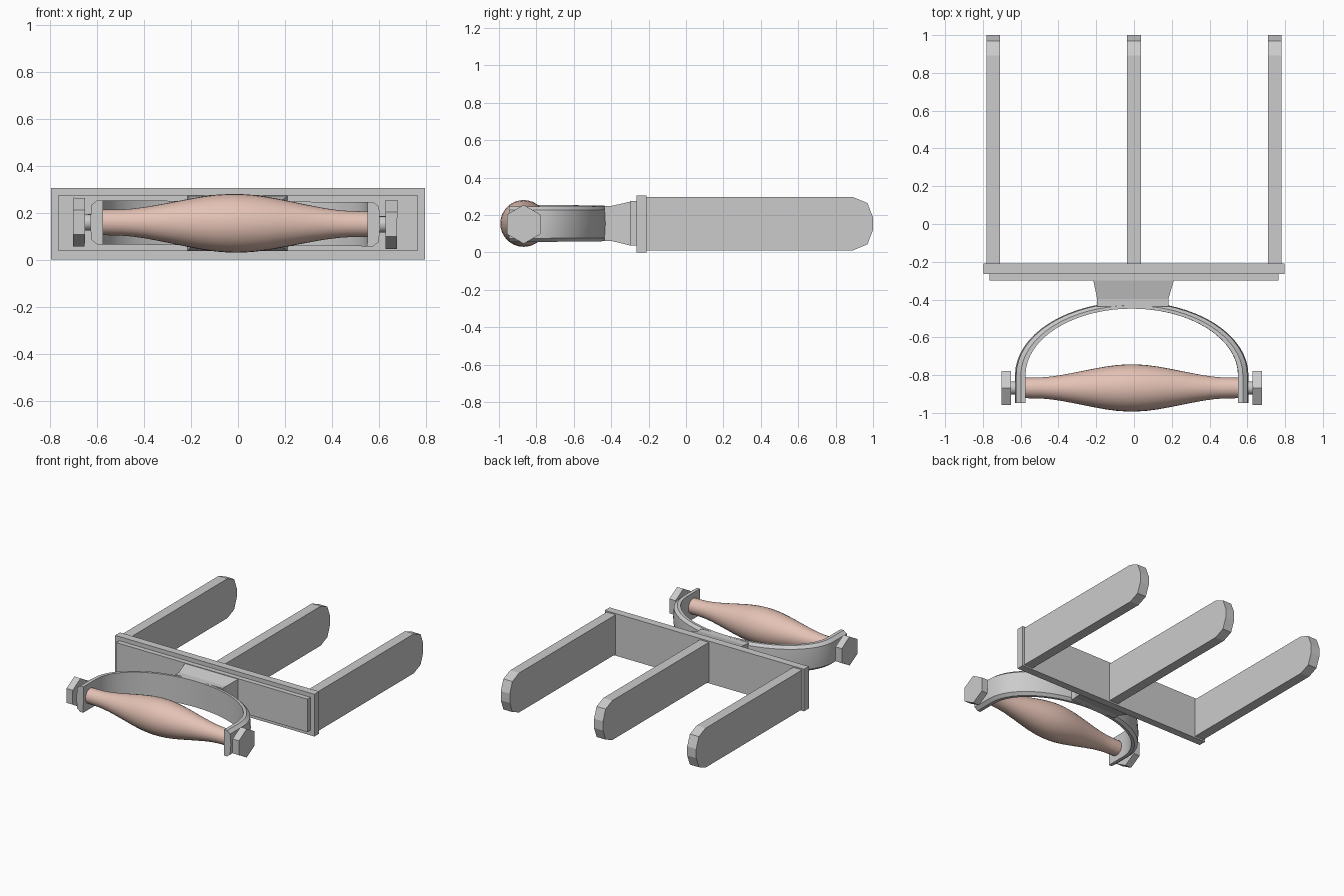
import bpy, bmesh
from math import sin, cos, pi, radians
from mathutils import Matrix, Vector

if "Cube" in bpy.data.objects:
    bpy.data.objects.remove(bpy.data.objects["Cube"])

CX, CY, CZ = -0.012, -0.868, 0.155      # centre of the grip
TILT = (Matrix.Translation((CX, 0, CZ)) @ Matrix.Rotation(radians(0.4), 4, 'Y')
        @ Matrix.Translation((-CX, 0, -CZ)))


def loft(name, rings, matrix=None, smooth=False, mat=None):
    """Skin a row of closed rings and cap both ends."""
    bm = bmesh.new()
    rows = [[bm.verts.new(p) for p in ring] for ring in rings]
    n = len(rows[0])
    for a, b in zip(rows, rows[1:]):
        for i in range(n):
            j = (i + 1) % n
            bm.faces.new((a[i], a[j], b[j], b[i]))
    bm.faces.new(rows[0][::-1])
    bm.faces.new(rows[-1])
    if matrix:
        bm.transform(matrix)
    bmesh.ops.recalc_face_normals(bm, faces=bm.faces)
    me = bpy.data.meshes.new(name)
    bm.to_mesh(me)
    bm.free()
    ob = bpy.data.objects.new(name, me)
    bpy.context.collection.objects.link(ob)
    if mat:
        me.materials.append(mat)
    if smooth:
        bpy.ops.object.select_all(action='DESELECT')
        ob.select_set(True)
        bpy.context.view_layer.objects.active = ob
        bpy.ops.object.shade_smooth_by_angle(angle=radians(30))
    return ob


def rect(x0, x1, y, z0, z1):
    return [(x0, y, z0), (x1, y, z0), (x1, y, z1), (x0, y, z1)]


def disc(x, r, n, start=pi / 2):
    return [(x, CY + r * cos(start + 2 * pi * i / n),
             CZ + r * sin(start + 2 * pi * i / n)) for i in range(n)]


# back plate and raised front panel
loft("back_plate", [rect(-0.797, 0.797, y, 0, 0.305) for y in (-0.265, -0.21)])
loft("front_panel", [rect(-0.765, 0.765, y, 0.037, 0.275) for y in (-0.30, -0.26)])

# three prongs with faceted round tips
side = [(-0.22, 0.011), (0.893, 0.011), (0.97, 0.043), (1.0, 0.12),
        (1.0, 0.187), (0.97, 0.264), (0.893, 0.296), (-0.22, 0.296)]
for label, x in (("left", -0.746), ("middle", 0), ("right", 0.746)):
    loft(f"{label}_prong", [[(x + s, y, z) for y, z in side] for s in (-0.036, 0.036)])

# tapered neck between panel and bow
loft("neck", [rect(-0.216, 0.212, -0.295, 0.036, 0.272),
              rect(-0.195, 0.182, -0.397, 0.061, 0.249),
              rect(-0.195, 0.182, -0.437, 0.061, 0.249)])

# curved bow: chamfered band swept round a half ellipse with straight legs
section = [(0, -0.094), (0.5, -0.094), (1, -0.075), (1.12, 0),
           (1, 0.075), (0.5, 0.094), (0, 0.094)]


def bow_ring(c, s, drop=0):
    return [(CX + (0.563 + 0.049 * t) * c, -0.80 - drop + (0.352 + 0.033 * t) * s, CZ + z)
            for t, z in section]


N = 32
rings = [bow_ring(1, 0, 0.147)]
rings += [bow_ring(cos(pi * i / N), sin(pi * i / N)) for i in range(N + 1)]
rings.append(bow_ring(-1, 0, 0.147))
loft("bow", rings, TILT, smooth=True)

# turned grip
wood = bpy.data.materials.new("grip_colour")
wood.diffuse_color = (0.78, 0.54, 0.46, 1)
wood.use_nodes = True
wood.node_tree.nodes["Principled BSDF"].inputs["Base Color"].default_value = wood.diffuse_color
half = [(0.03, 0.1245), (0.08, 0.121), (0.14, 0.113), (0.2, 0.102), (0.3, 0.082),
        (0.38, 0.067), (0.44, 0.059), (0.48, 0.056), (0.57, 0.054)]
profile = [(-x, r) for x, r in reversed(half)] + [(0, 0.125)] + half
loft("grip", [disc(CX + x, r, 32) for x, r in profile], TILT, smooth=True, mat=wood)

# bolt shanks and hexagonal heads
for label, s in (("left", -1), ("right", 1)):
    loft(f"{label}_bolt_shank", [disc(CX + s * x, 0.035, 16) for x in (0.57, 0.645)],
         TILT, smooth=True)
    loft(f"{label}_bolt_head", [disc(CX + s * x, 0.104, 6) for x in (0.64, 0.69)], TILT)
